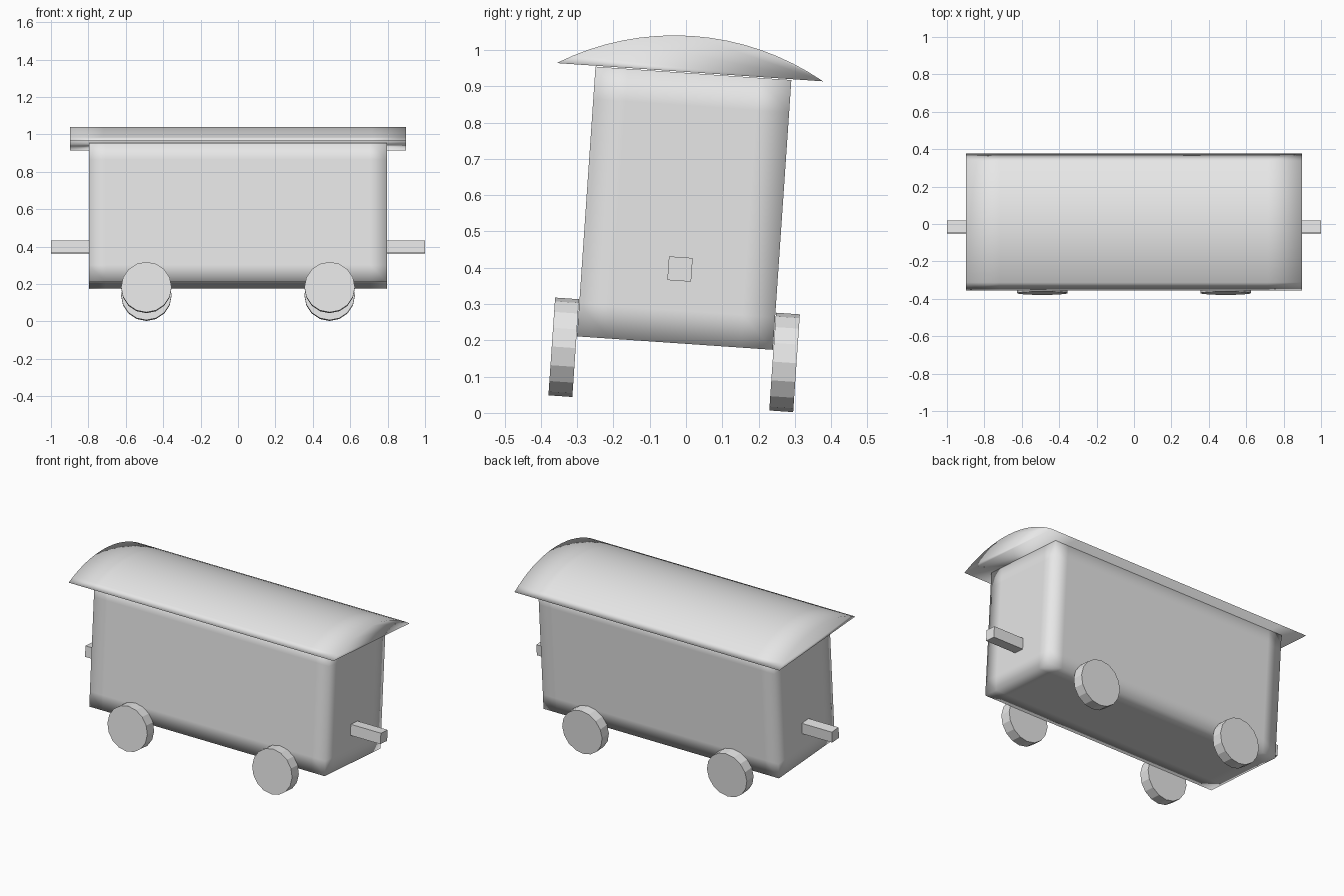
import bpy, bmesh, math
from mathutils import Matrix, Vector

cube = bpy.data.objects.get("Cube")
if cube:
    bpy.data.objects.remove(cube)

grey = bpy.data.materials.new("plain grey")
grey.use_nodes = True
colour = (0.8, 0.8, 0.8, 1)
grey.diffuse_color = colour
grey.node_tree.nodes["Principled BSDF"].inputs["Base Color"].default_value = colour

# The whole wagon leans slightly about its long axis
LEAN = Matrix.Translation((0, -0.005, 0.564)) @ Matrix.Rotation(math.radians(-3.92), 4, 'X')


def finish(bm, name, smooth):
    bmesh.ops.recalc_face_normals(bm, faces=bm.faces)
    for f in bm.faces:
        f.smooth = smooth
    mesh = bpy.data.meshes.new(name)
    bm.to_mesh(mesh)
    bm.free()
    mesh.materials.append(grey)
    obj = bpy.data.objects.new(name, mesh)
    obj.matrix_world = LEAN
    bpy.context.collection.objects.link(obj)
    return obj


def box(size, centre=(0, 0, 0)):
    bm = bmesh.new()
    bmesh.ops.create_cube(bm, size=1, matrix=Matrix.Translation(centre) @ Matrix.Diagonal((*size, 1)))
    return bm


def loop_cut(bm, axis, distance):
    # Support loops on both sides of the middle
    for side in (-1, 1):
        normal = Vector((0, 0, 0))
        normal[axis] = 1
        bmesh.ops.bisect_plane(bm, geom=bm.verts[:] + bm.edges[:] + bm.faces[:],
                               plane_co=normal * distance * side, plane_no=normal)


# Body with soft shaded edges
body_size = (1.594, 0.541, 0.745)
bm = box(body_size)
for axis, size in enumerate(body_size):
    loop_cut(bm, axis, size / 2 - 0.09)
finish(bm, "body", True)

# Arched roof, a solid circular segment extruded lengthwise
half_width, rise, half_length, steps = 0.368, 0.1, 0.897, 16
radius = (half_width ** 2 + rise ** 2) / (2 * rise)
sweep = math.asin(half_width / radius)
bm = bmesh.new()
arc = []
for i in range(steps + 1):
    a = sweep * (2 * i / steps - 1)
    arc.append(bm.verts.new((-half_length, radius * math.sin(a) - 0.01,
                             0.375 + rise - radius * (1 - math.cos(a)))))
end = bm.faces.new(arc)
new = bmesh.ops.extrude_face_region(bm, geom=[end], use_keep_orig=True)
bmesh.ops.translate(bm, vec=(2 * half_length, 0, 0),
                    verts=[v for v in new["geom"] if isinstance(v, bmesh.types.BMVert)])
loop_cut(bm, 0, half_length - 0.18)
finish(bm, "roof", True)

# Couplers and wheels at both ends
for end_name, sx in (("left", 1), ("right", -1)):
    finish(box((0.21, 0.0655, 0.0655), (sx * 0.895, 0, -0.168)), end_name + "_coupler", False)
    for side_name, sy in (("front", -1), ("back", 1)):
        bm = bmesh.new()
        place = Matrix.Translation((sx * 0.49, sy * 0.305, -0.405)) @ Matrix.Rotation(math.pi / 2, 4, 'X')
        bmesh.ops.create_cone(bm, cap_ends=True, segments=16, radius1=0.135, radius2=0.135,
                              depth=0.066, matrix=place)
        finish(bm, f"{side_name}_{end_name}_wheel", False)
